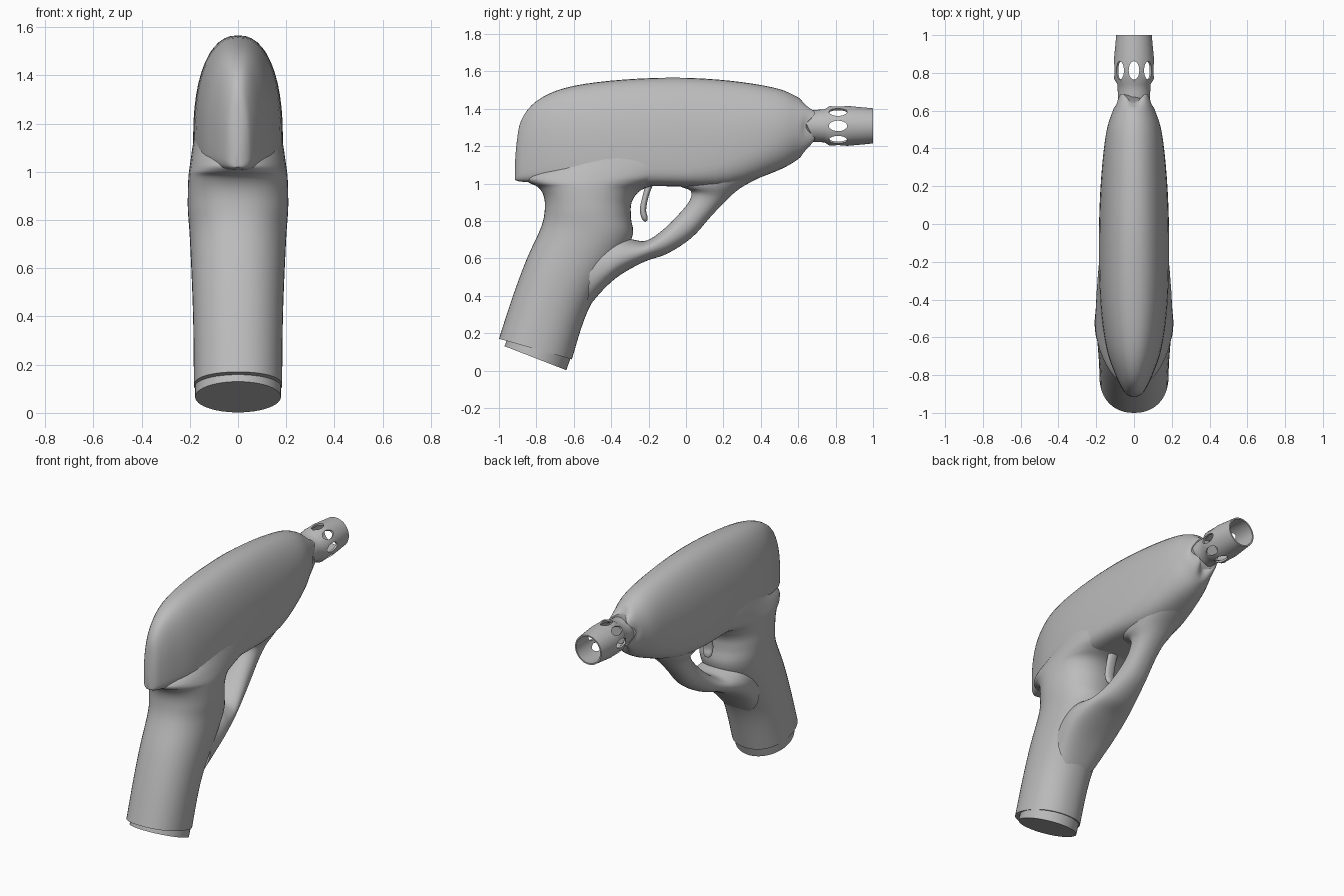
import bpy, bmesh, math
from mathutils import Vector, Matrix

if "Cube" in bpy.data.objects:
    bpy.data.objects.remove(bpy.data.objects["Cube"])

SEG = 48
grey = bpy.data.materials.new("plain grey")
grey.diffuse_color = (0.5, 0.5, 0.5, 1)
grey.use_nodes = True
grey.node_tree.nodes["Principled BSDF"].inputs["Base Color"].default_value = grey.diffuse_color


def resample(rows, sub=4):
    """Catmull-Rom interpolation of rows of numbers."""
    out = []
    for i in range(len(rows) - 1):
        p0, p1, p2 = rows[max(i - 1, 0)], rows[i], rows[i + 1]
        p3 = rows[min(i + 2, len(rows) - 1)]
        for k in range(sub):
            t = k / sub
            out.append([0.5 * (2 * b + (c - a) * t + (2 * a - 5 * b + 4 * c - d) * t * t
                               + (3 * b - a - 3 * c + d) * t ** 3)
                        for a, b, c, d in zip(p0, p1, p2, p3)])
    return out + [list(rows[-1])]


def power(v, n):
    return math.copysign(abs(v) ** (2 / n), v)


def finish(name, bm, angle=40):
    bmesh.ops.recalc_face_normals(bm, faces=bm.faces)
    me = bpy.data.meshes.new(name)
    bm.to_mesh(me)
    bm.free()
    me.materials.append(grey)
    ob = bpy.data.objects.new(name, me)
    bpy.context.collection.objects.link(ob)
    smooth(ob, angle)
    return ob


def smooth(ob, angle=40):
    bpy.ops.object.select_all(action='DESELECT')
    ob.select_set(True)
    bpy.context.view_layer.objects.active = ob
    bpy.ops.object.shade_smooth_by_angle(angle=math.radians(angle))


def loft(name, rings):
    bm = bmesh.new()
    loops = [[bm.verts.new(p) for p in r] for r in rings]
    for a, b in zip(loops, loops[1:]):
        n = len(a)
        for i in range(n):
            bm.faces.new((a[i], a[(i + 1) % n], b[(i + 1) % n], b[i]))
    bm.faces.new(loops[0])
    bm.faces.new(loops[-1])
    return finish(name, bm)


def sweep(name, rows, n=2.2, sub=4):
    """Rows: back y, back z, front y, front z, half width."""
    rings = []
    for y0, z0, y1, z1, w in (resample(rows, sub) if sub > 1 else rows):
        ring = []
        for i in range(SEG):
            t = math.tau * i / SEG
            c, s = power(math.cos(t), n) / 2, power(math.sin(t), n)
            ring.append((w * s, (y0 + y1) / 2 + (y1 - y0) * c, (z0 + z1) / 2 + (z1 - z0) * c))
        rings.append(ring)
    return loft(name, rings)


# Body shell: y, bottom, top, half width
body = [(-0.915, 1.02, 1.10, 0.012), (-0.905, 1.015, 1.22, 0.035), (-0.88, 1.01, 1.34, 0.058),
        (-0.80, 1.005, 1.44, 0.098), (-0.65, 1.0, 1.51, 0.148), (-0.40, 0.99, 1.55, 0.18),
        (-0.07, 0.985, 1.566, 0.186), (0.23, 0.985, 1.55, 0.175), (0.48, 1.065, 1.51, 0.148),
        (0.60, 1.13, 1.46, 0.112), (0.645, 1.175, 1.425, 0.095), (0.665, 1.21, 1.405, 0.09)]
rings = []
for y, lo, hi, w in resample(body):
    f = min(max(y / 0.6, 0), 1)                 # blend to a round nose
    mid = lo + (hi - lo) * (0.25 + 0.25 * f)
    jag = max(y - 0.61, 0) * 0.45               # four-notched rim round the barrel
    ring = []
    for i in range(SEG):
        t = math.tau * i / SEG
        c, s = math.cos(t), math.sin(t)
        n = 2.3 - 0.3 * f if s >= 0 else 4 - 2 * f
        h = hi - mid if s >= 0 else mid - lo
        ring.append((w * power(c, n), y - jag * math.cos(4 * t), mid + h * power(s, n)))
    rings.append(ring)
loft("body_shell", rings)

# Grip, flaring into the body
sweep("grip", [(-1.0, 0.17, -0.61, 0.06, 0.183), (-0.925, 0.40, -0.545, 0.27, 0.185),
               (-0.85, 0.60, -0.47, 0.42, 0.19), (-0.775, 0.765, -0.295, 0.69, 0.20),
               (-0.755, 0.86, -0.295, 0.82, 0.208), (-0.76, 0.93, -0.29, 0.90, 0.208),
               (-0.79, 0.98, -0.24, 0.965, 0.206), (-0.84, 1.005, -0.13, 1.0, 0.203),
               (-0.85, 1.04, 0.05, 1.05, 0.197), (-0.72, 1.12, 0.10, 1.12, 0.186),
               (-0.60, 1.25, 0.0, 1.25, 0.16)])

# Base cap under the grip
sweep("grip_cap", [(-0.970, 0.130, -0.640, 0.002, 0.178),
                   (-0.945, 0.200, -0.615, 0.072, 0.178)], n=2, sub=1)

# Trigger guard: outer edge to inner edge, widening into the grip
sweep("trigger_guard", [(-0.53, 0.33, -0.50, 0.72, 0.165), (-0.44, 0.435, -0.36, 0.72, 0.175),
                        (-0.35, 0.512, -0.28, 0.70, 0.165),
                        (-0.22, 0.583, -0.21, 0.695, 0.14), (-0.10, 0.625, -0.12, 0.755, 0.11),
                        (0.03, 0.71, -0.03, 0.845, 0.088), (0.13, 0.82, 0.02, 0.91, 0.084),
                        (0.21, 0.905, 0.025, 0.96, 0.095), (0.29, 0.975, -0.04, 0.99, 0.125),
                        (0.40, 1.035, -0.08, 1.05, 0.14)])

# Trigger
sweep("trigger", [(-0.215, 1.0, -0.17, 1.01, 0.032), (-0.235, 0.92, -0.20, 0.93, 0.032),
                  (-0.247, 0.86, -0.213, 0.86, 0.032), (-0.235, 0.81, -0.206, 0.825, 0.028),
                  (-0.218, 0.795, -0.206, 0.803, 0.015)])

# Hollow barrel turned about the y axis: y, radius
BZ = 1.308
profile = [(0.55, 0.08), (0.70, 0.086), (0.74, 0.088), (0.77, 0.107), (0.86, 0.107), (1.0, 0.094),
           (1.0, 0.085), (0.86, 0.094), (0.77, 0.094), (0.74, 0.075), (0.70, 0.07)]
barrel = loft("barrel", [[(r * math.cos(math.tau * i / SEG), y, BZ + r * math.sin(math.tau * i / SEG))
                          for i in range(SEG)] for y, r in profile])

# Eight oval vents cut through the barrel
cutters = []
for k in range(4):
    bm = bmesh.new()
    m = (Matrix.Translation((0, 0.813, BZ)) @ Matrix.Rotation(math.radians(45 * k), 4, 'Y')
         @ Matrix.Diagonal((0.028, 0.049, 1, 1)))
    bmesh.ops.create_cone(bm, cap_ends=True, segments=24, radius1=1, radius2=1, depth=0.4, matrix=m)
    cut = finish("vent_cutter", bm)
    cut.hide_render = True
    mod = barrel.modifiers.new("vent", 'BOOLEAN')
    mod.operation, mod.solver, mod.object = 'DIFFERENCE', 'EXACT', cut
    cutters.append(cut)
dg = bpy.context.evaluated_depsgraph_get()
cut_mesh = bpy.data.meshes.new_from_object(barrel.evaluated_get(dg))
barrel.modifiers.clear()
barrel.data = cut_mesh
for cut in cutters:
    bpy.data.objects.remove(cut)
smooth(barrel, 35)
